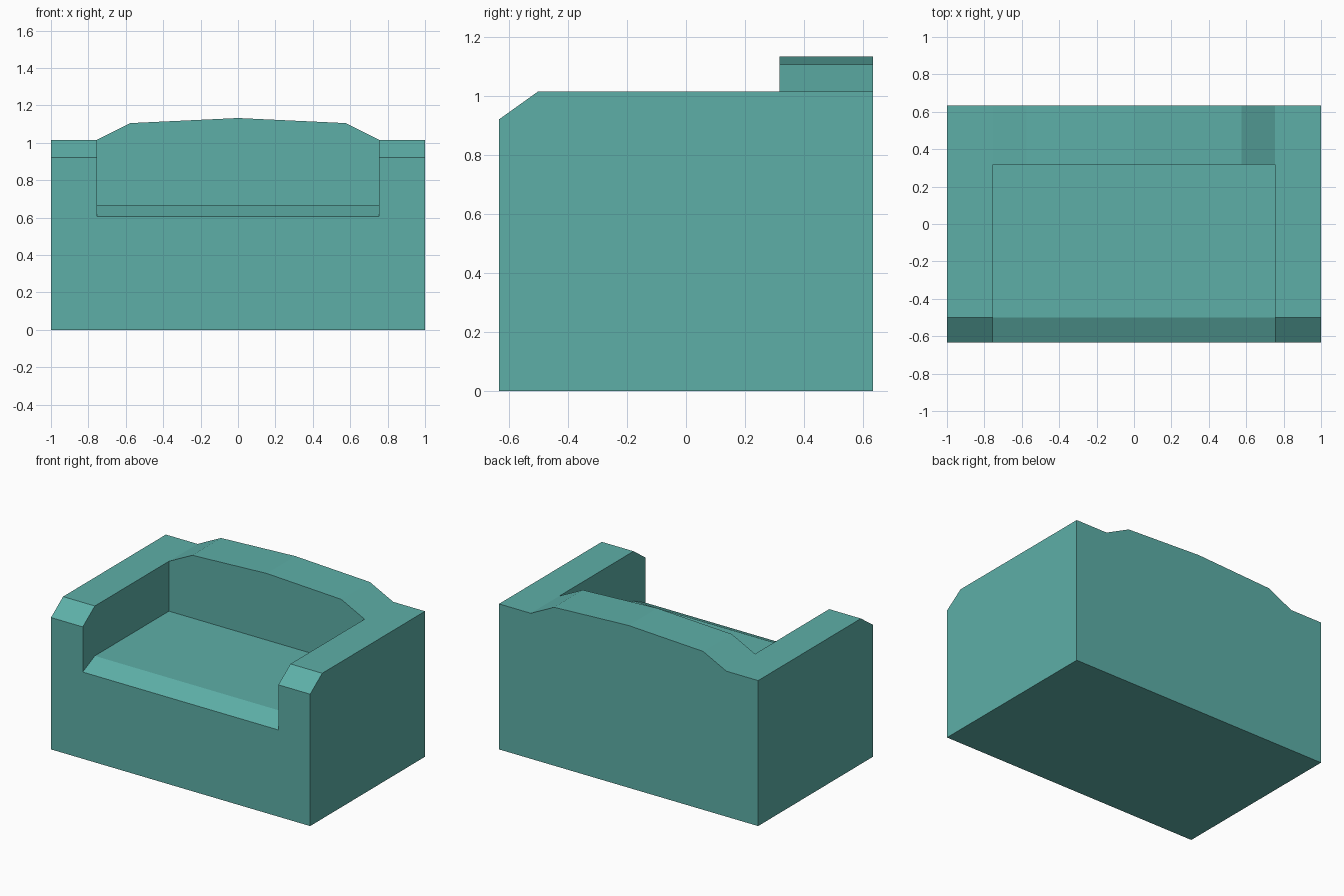
import bpy, bmesh

if "Cube" in bpy.data.objects:
    bpy.data.objects.remove(bpy.data.objects["Cube"])

FRONT, BEVEL, BACK, REAR = -0.633, -0.5, 0.317, 0.633
ARM_IN, ARM_TOP = 0.755, 1.015


def arm_section(x):
    # side profile through an armrest
    return [(x, y, z) for y, z in [(FRONT, 0), (FRONT, 0.92), (BEVEL, ARM_TOP),
            (BACK, ARM_TOP), (BACK, ARM_TOP), (REAR, ARM_TOP), (REAR, 0)]]


def seat_section(x, top):
    # side profile through the seat and backrest
    return [(x, y, z) for y, z in [(FRONT, 0), (FRONT, 0.605), (BEVEL, 0.667),
            (BACK, 0.667), (BACK, top), (REAR, top), (REAR, 0)]]


# sections from the left arm, across the arched backrest, to the right arm
sections = [arm_section(-1), arm_section(-ARM_IN)]
for x, top in [(-ARM_IN, ARM_TOP), (-0.575, 1.105), (0, 1.132),
               (0.575, 1.105), (ARM_IN, ARM_TOP)]:
    sections.append(seat_section(x, top))
sections += [arm_section(ARM_IN), arm_section(1)]

# join the sections into one upholstered shell
bm = bmesh.new()
rings = [[bm.verts.new(p) for p in s] for s in sections]
for a, b in zip(rings, rings[1:]):
    for j in range(len(a)):
        k = (j + 1) % len(a)
        bm.faces.new((a[j], a[k], b[k], b[j]))
bm.faces.new(rings[0])
bm.faces.new(rings[-1])
bmesh.ops.remove_doubles(bm, verts=bm.verts, dist=1e-4)
flat = [f for f in bm.faces if f.calc_area() < 1e-6]
bmesh.ops.delete(bm, geom=flat, context='FACES_ONLY')
bmesh.ops.recalc_face_normals(bm, faces=bm.faces)

mesh = bpy.data.meshes.new("armchair_body")
bm.to_mesh(mesh)
bm.free()
chair = bpy.data.objects.new("armchair_body", mesh)
bpy.context.collection.objects.link(chair)

# single teal fabric
teal = bpy.data.materials.new("teal fabric")
teal.diffuse_color = (0.11, 0.43, 0.39, 1)
teal.use_nodes = True
teal.node_tree.nodes["Principled BSDF"].inputs["Base Color"].default_value = teal.diffuse_color
mesh.materials.append(teal)
